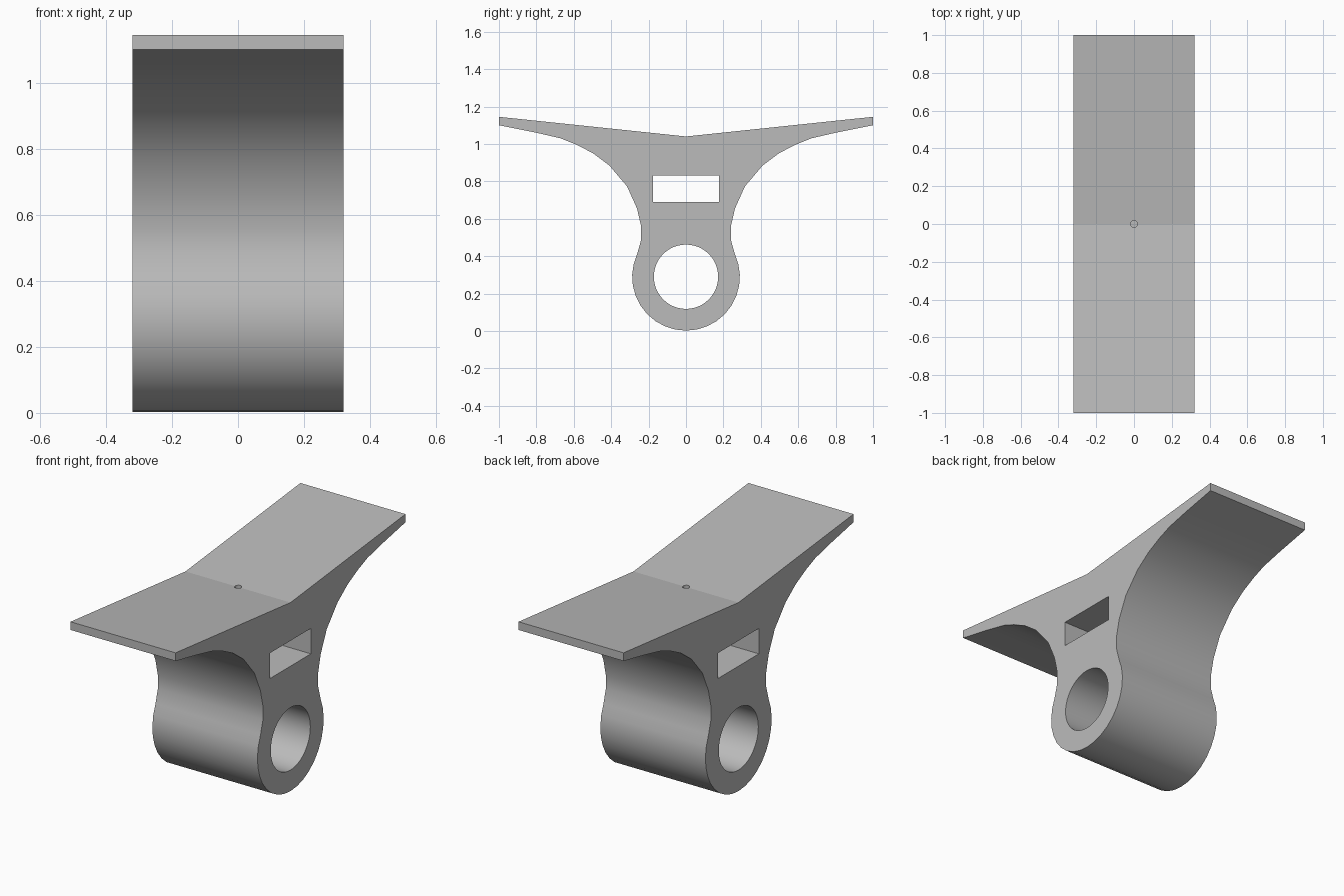
import bpy, bmesh
from math import sin, cos, radians, pi

cube = bpy.data.objects.get("Cube")
if cube:
    bpy.data.objects.remove(cube, do_unlink=True)

HALF_WIDTH = 0.32
BORE_Z = 0.29

grey = bpy.data.materials.new("plain grey")
grey.use_nodes = True
grey.diffuse_color = (0.5, 0.5, 0.5, 1)
grey.node_tree.nodes["Principled BSDF"].inputs["Base Color"].default_value = (0.5, 0.5, 0.5, 1)


def prism(name, outline, half):
    """Extrude a closed (y, z) outline along x."""
    bm = bmesh.new()
    face = bm.faces.new([bm.verts.new((-half, y, z)) for y, z in outline])
    new = bmesh.ops.extrude_face_region(bm, geom=[face])["geom"]
    bmesh.ops.translate(bm, vec=(2 * half, 0, 0),
                        verts=[v for v in new if isinstance(v, bmesh.types.BMVert)])
    bmesh.ops.recalc_face_normals(bm, faces=bm.faces)
    mesh = bpy.data.meshes.new(name)
    bm.to_mesh(mesh)
    bm.free()
    obj = bpy.data.objects.new(name, mesh)
    bpy.context.collection.objects.link(obj)
    mesh.materials.append(grey)
    return obj


def arc(radius, start, end, steps):
    angles = [radians(start + (end - start) * i / steps) for i in range(steps + 1)]
    return [(radius * cos(a), BORE_Z + radius * sin(a)) for a in angles]


# Bracket: V-shaped top, flared arms, narrow neck and round lug
flank = [(1, 1.145), (1, 1.1), (0.8, 1.06), (0.67, 1.03), (0.59, 0.998),
         (0.5, 0.952), (0.41, 0.885), (0.315, 0.773), (0.262, 0.655),
         (0.24, 0.56), (0.24, 0.487)]
right = flank + arc(0.288, 25, -90, 10)
left = [(-y, z) for y, z in reversed(right[:-1])]
bracket = prism("bracket", [(0, 1.04)] + right + left, HALF_WIDTH)

# Openings: round bore, strap slot and small vertical hole into the slot
bore = prism("bore_cutter", arc(0.172, 0, 360, 48)[:-1], 0.5)
slot = prism("slot_cutter", [(-0.177, 0.69), (0.177, 0.69), (0.177, 0.83), (-0.177, 0.83)], 0.5)
bpy.ops.mesh.primitive_cylinder_add(vertices=24, radius=0.018, depth=0.4, location=(0, 0, 0.96))
pin = bpy.context.object
pin.name = "pin_hole_cutter"
pin.data.materials.append(grey)

bpy.ops.object.select_all(action='DESELECT')
bpy.context.view_layer.objects.active = bracket
bracket.select_set(True)
for cutter in (bore, slot, pin):
    cutter.hide_render = True
    mod = bracket.modifiers.new("cut", 'BOOLEAN')
    mod.operation = 'DIFFERENCE'
    mod.solver = 'EXACT'
    mod.object = cutter
    bpy.ops.object.modifier_apply(modifier=mod.name)
    bpy.data.objects.remove(cutter, do_unlink=True)

# Smooth curves, with a crisp valley along the top
bpy.ops.object.shade_smooth_by_angle(angle=radians(30))
mesh = bracket.data
for edge in mesh.edges:
    ends = [mesh.vertices[i].co for i in edge.vertices]
    if all(abs(c.y) < 0.001 and c.z > 1 for c in ends):
        edge.use_edge_sharp = True
